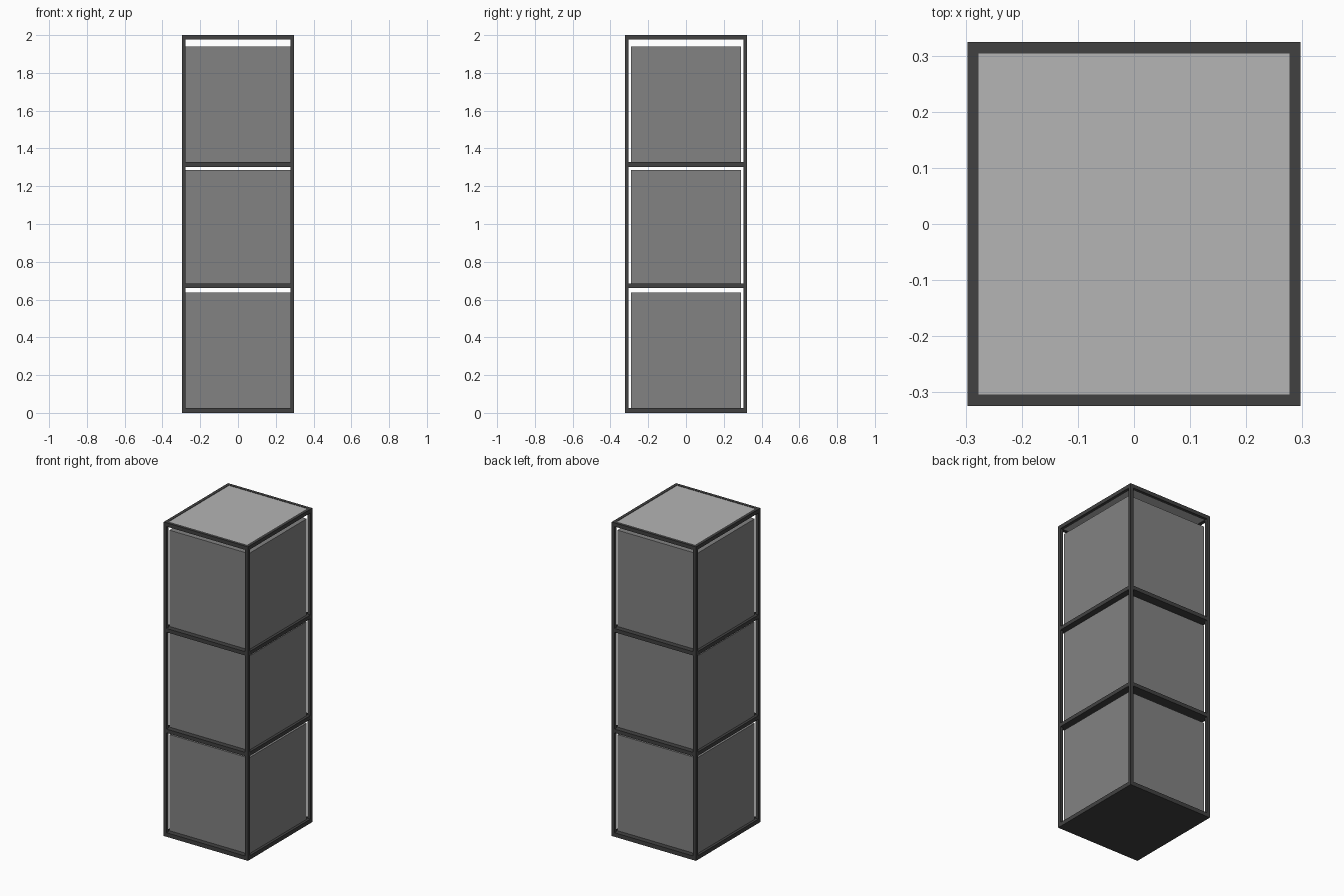
import bpy

if "Cube" in bpy.data.objects:
    bpy.data.objects.remove(bpy.data.objects["Cube"])

HX, HY = 0.297, 0.324     # outer half width and half depth
POST = 0.02               # post and rim thickness


def material(name, value):
    m = bpy.data.materials.new(name)
    m.diffuse_color = (value, value, value, 1)
    m.use_nodes = True
    m.node_tree.nodes["Principled BSDF"].inputs["Base Color"].default_value = m.diffuse_color
    return m


dark = material("dark frame grey", 0.053)
mid = material("box grey", 0.225)
light = material("top panel grey", 0.46)


def box(name, x0, x1, y0, y1, z0, z1, mat):
    bpy.ops.mesh.primitive_cube_add(
        size=1, location=((x0 + x1) / 2, (y0 + y1) / 2, (z0 + z1) / 2))
    ob = bpy.context.object
    ob.name = name
    ob.scale = (x1 - x0, y1 - y0, z1 - z0)
    bpy.ops.object.transform_apply(location=False, rotation=False, scale=True)
    ob.data.materials.append(mat)
    return ob


# Solid shelves: bottom, lower and upper
shelves = [("bottom_shelf", 0.0, 0.026),
           ("lower_shelf", 0.662, 0.686),
           ("upper_shelf", 1.303, 1.327)]
for name, z0, z1 in shelves:
    box(name, -HX, HX, -HY, HY, z0, z1, dark)

# Corner posts, cut between shelves so no faces overlap
spans = [(0.026, 0.662), (0.686, 1.303), (1.327, 1.976)]
for level, (z0, z1) in enumerate(spans):
    for sx, side in ((-1, "left"), (1, "right")):
        for sy, face in ((-1, "front"), (1, "back")):
            xs = sorted((sx * HX, sx * (HX - POST)))
            ys = sorted((sy * HY, sy * (HY - POST)))
            box(f"{face}_{side}_post_{level + 1}", *xs, *ys, z0, z1, dark)

# Top rim around the light panel
for s, face in ((-1, "front"), (1, "back")):
    ys = sorted((s * HY, s * (HY - POST)))
    box(f"{face}_top_rail", -HX, HX, *ys, 1.976, 2.0, dark)
for s, side in ((-1, "left"), (1, "right")):
    xs = sorted((s * HX, s * (HX - POST)))
    box(f"{side}_top_rail", *xs, -HY + POST, HY - POST, 1.976, 2.0, dark)
box("top_panel", -HX + POST, HX - POST, -HY + POST, HY - POST, 1.978, 1.998, light)

# Storage boxes standing on the shelves
for i, (z0, z1) in enumerate([(0.026, 0.638), (0.686, 1.285), (1.327, 1.94)]):
    box(f"storage_box_{i + 1}", -0.28, 0.28, -0.291, 0.291, z0, z1, mid)
